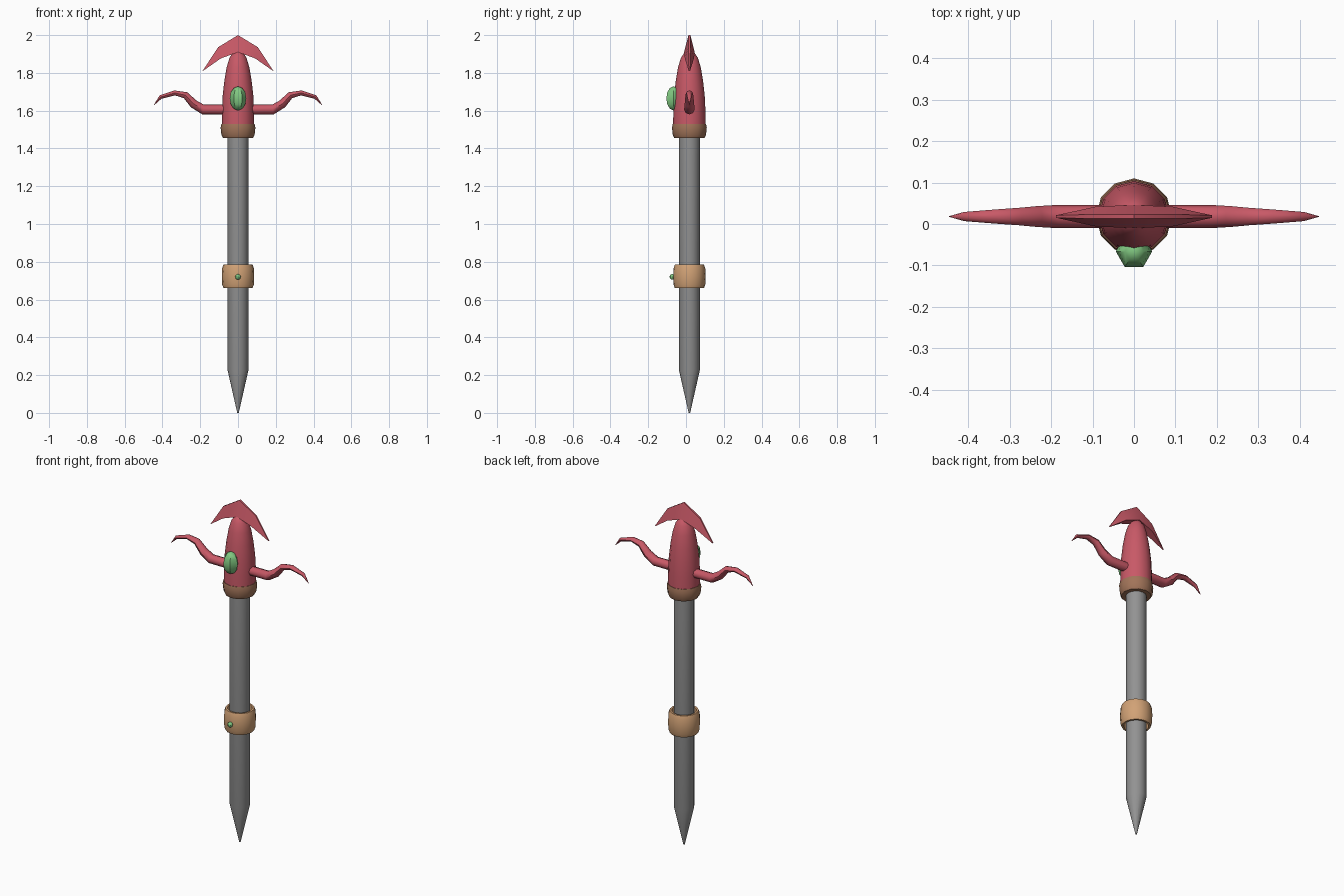
import bpy, bmesh, math
from mathutils import Vector

if "Cube" in bpy.data.objects:
    bpy.data.objects.remove(bpy.data.objects["Cube"])

CY = 0.018  # the staff axis sits slightly behind y = 0


def material(name, rgb):
    m = bpy.data.materials.new(name)
    m.diffuse_color = (*rgb, 1)
    m.use_nodes = True
    m.node_tree.nodes["Principled BSDF"].inputs["Base Color"].default_value = m.diffuse_color
    return m


RED = material("coral red", (0.58, 0.10, 0.135))
GREY = material("steel grey", (0.29, 0.29, 0.29))
TAN = material("tan", (0.64, 0.36, 0.18))
BROWN = material("brown", (0.36, 0.175, 0.10))
GREEN = material("gem green", (0.22, 0.58, 0.22))


def finish(name, bm, mat, angle=40):
    bmesh.ops.remove_doubles(bm, verts=bm.verts, dist=1e-5)
    bmesh.ops.recalc_face_normals(bm, faces=bm.faces)
    me = bpy.data.meshes.new(name)
    bm.to_mesh(me)
    bm.free()
    ob = bpy.data.objects.new(name, me)
    bpy.context.collection.objects.link(ob)
    me.materials.append(mat)
    bpy.ops.object.select_all(action='DESELECT')
    ob.select_set(True)
    bpy.context.view_layer.objects.active = ob
    if angle:
        bpy.ops.object.shade_smooth_by_angle(angle=math.radians(angle))
    return ob


def skin(bm, rings, caps=True):
    """Join successive vertex rings with quads."""
    n = len(rings[0])
    for a, b in zip(rings, rings[1:]):
        for i in range(n):
            j = (i + 1) % n
            bm.faces.new((a[i], a[j], b[j], b[i]))
    if caps:
        bm.faces.new(rings[0])
        bm.faces.new(rings[-1])


def lathe(name, profile, mat, sides=12, closed=False):
    bm = bmesh.new()
    rings = [[bm.verts.new((r * math.sin(2 * math.pi * i / sides),
                            CY + r * math.cos(2 * math.pi * i / sides), z))
              for i in range(sides)] for r, z in profile]
    if closed:
        rings.append(rings[0])
    skin(bm, rings, caps=not closed)
    return finish(name, bm, mat)


# shaft with a pointed foot
lathe("shaft", [(0.004, 0), (0.055, 0.225), (0.055, 1.50)], GREY, 16)

# loose grip band, open around the shaft
lathe("grip_band", [(0.066, 0.66), (0.077, 0.66), (0.084, 0.68), (0.086, 0.722),
                    (0.084, 0.765), (0.077, 0.785), (0.066, 0.785)], TAN, 16, True)

# collar and bullet-shaped head
lathe("collar", [(0.055, 1.456), (0.080, 1.456), (0.088, 1.472),
                 (0.092, 1.51), (0.088, 1.53), (0.07, 1.532)], BROWN)
lathe("head", [(0.086, 1.525), (0.085, 1.60), (0.081, 1.68), (0.072, 1.76),
               (0.060, 1.83), (0.045, 1.88), (0.028, 1.905), (0.008, 1.918)], RED)

# arrow fin: wedge section, thin on the outer edge and thick on the inner edge
half = [  # x/z outer, half thickness, x/z inner, half thickness
    (0.0, 2.0, 0.005, 0.0, 1.91, 0.028),
    (0.105, 1.936, 0.005, 0.092, 1.876, 0.024),
    (0.188, 1.81, 0.003, 0.183, 1.812, 0.004)]
stations = [(-a, b, c, -d, e, f) for a, b, c, d, e, f in half[:0:-1]] + half
bm = bmesh.new()
skin(bm, [[bm.verts.new(p) for p in ((xo, CY - to, zo), (xo, CY + to, zo),
                                     (xi, CY + ti, zi), (xi, CY - ti, zi))]
          for xo, zo, to, xi, zi, ti in stations])
finish("arrow_fin", bm, RED)

# curling tentacle arms: x, z, radius in the bend plane, radius along y
path = [(0.05, 1.606, 0.026, 0.028), (0.185, 1.606, 0.026, 0.028),
        (0.235, 1.636, 0.023, 0.025), (0.278, 1.682, 0.018, 0.021),
        (0.335, 1.694, 0.013, 0.017), (0.41, 1.672, 0.010, 0.011),
        (0.445, 1.63, 0.001, 0.001)]
for side, label in ((1, "right"), (-1, "left")):
    bm = bmesh.new()
    rings = []
    for k, (x, z, r, ry) in enumerate(path):
        p, q = path[max(k - 1, 0)], path[min(k + 1, len(path) - 1)]
        t = Vector((q[0] - p[0], q[1] - p[1])).normalized()
        ring = []
        for i in range(8):
            a = 2 * math.pi * i / 8
            ring.append(bm.verts.new((side * (x - t.y * r * math.cos(a)),
                                      CY + ry * math.sin(a),
                                      z + t.x * r * math.cos(a))))
        rings.append(ring)
    skin(bm, rings)
    finish("tentacle_" + label, bm, RED, 50)


# faceted gems
def gem(name, y, z, r, h, sides, rows):
    bm = bmesh.new()
    bmesh.ops.create_uvsphere(bm, u_segments=sides, v_segments=rows, radius=1)
    for v in bm.verts:
        x0, y0, z0 = v.co
        # turn so that one corner points to the front
        v.co = (y0 * r, y - x0 * r, z + z0 * h)
    finish(name, bm, GREEN, 40)


gem("head_gem", -0.066, 1.665, 0.044, 0.064, 6, 6)
gem("band_gem", -0.072, 0.72, 0.015, 0.015, 8, 6)
